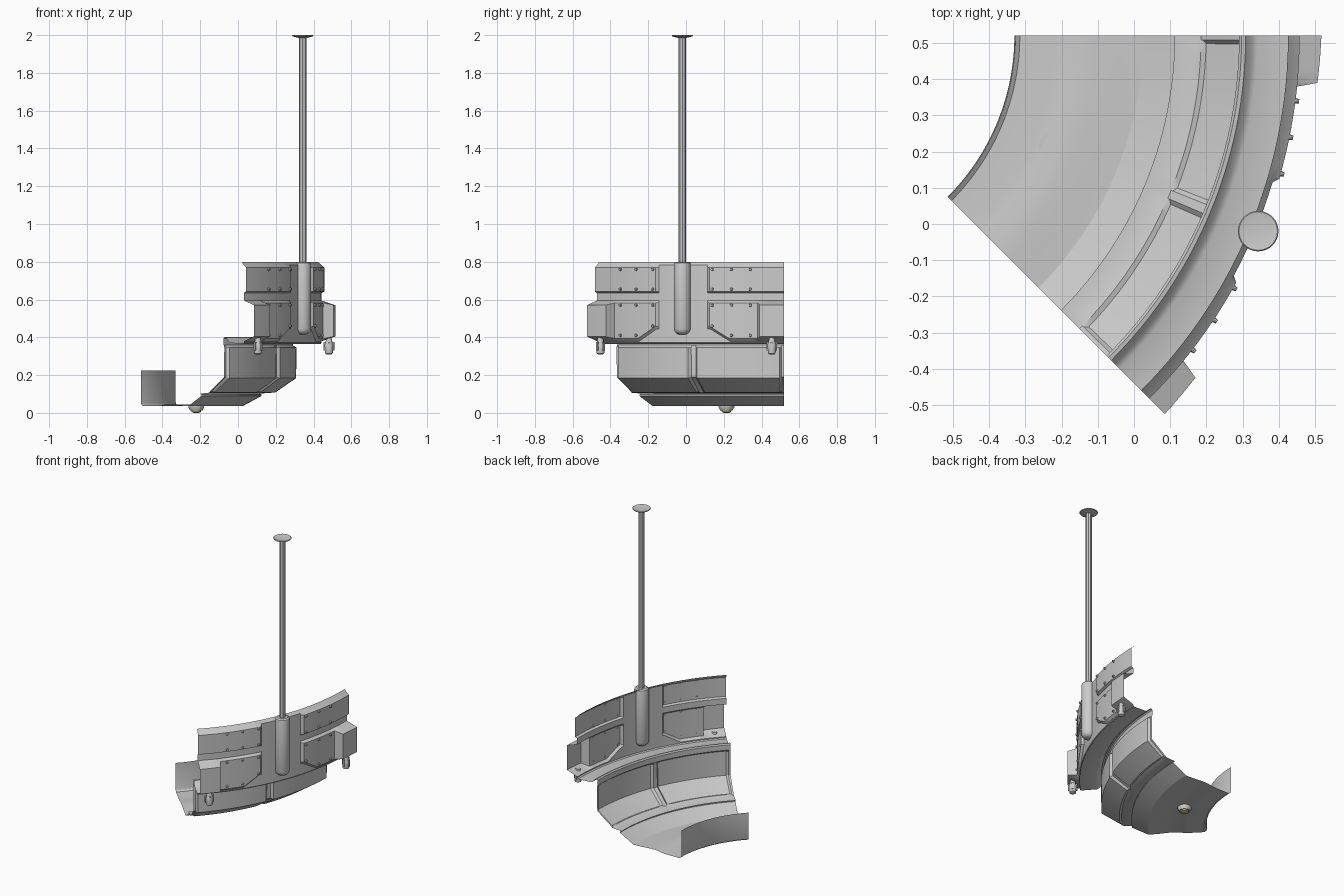
import bpy, bmesh, math
from mathutils import Vector

if "Cube" in bpy.data.objects:
    bpy.data.objects.remove(bpy.data.objects["Cube"])

CX, CY, SPAN = -0.96, 0.52, 45.0      # sweep centre and sector angle

def polar(r, t):
    a = math.radians(-t)
    return CX + r * math.cos(a), CY + r * math.sin(a)

def finish(name, bm, angle=30, color=None):
    bmesh.ops.recalc_face_normals(bm, faces=bm.faces)
    me = bpy.data.meshes.new(name)
    bm.to_mesh(me)
    bm.free()
    ob = bpy.data.objects.new(name, me)
    bpy.context.collection.objects.link(ob)
    bpy.ops.object.select_all(action='DESELECT')
    ob.select_set(True)
    bpy.context.view_layer.objects.active = ob
    bpy.ops.object.shade_smooth_by_angle(angle=math.radians(angle))
    if color:
        m = bpy.data.materials.new(name + "_paint")
        m.diffuse_color = color
        m.use_nodes = True
        m.node_tree.nodes["Principled BSDF"].inputs["Base Color"].default_value = m.diffuse_color
        me.materials.append(m)
    return ob

def sheet(name, angles, profile):
    """Sweep a column profile (which may change with angle) round the centre."""
    bm = bmesh.new()
    cols = [[bm.verts.new((*polar(r, t), z)) for r, z in profile(t)] for t in angles]
    for a, b in zip(cols, cols[1:]):
        for i in range(len(a) - 1):
            bm.faces.new((a[i], a[i + 1], b[i + 1], b[i]))
    return finish(name, bm)

def lathe(name, x, y, pts, n=24, color=None, angle=35):
    bm = bmesh.new()
    rings = []
    for r, z in pts:
        rings.append([bm.verts.new((x + r * math.cos(2 * math.pi * k / n),
                                    y + r * math.sin(2 * math.pi * k / n), z)) for k in range(n)])
    for a, b in zip(rings, rings[1:]):
        for k in range(n):
            bm.faces.new((a[k], a[(k + 1) % n], b[(k + 1) % n], b[k]))
    bm.faces.new(rings[0])
    bm.faces.new(rings[-1])
    return finish(name, bm, angle, color)

def interp(keys, t):
    for (t0, v0), (t1, v1) in zip(keys, keys[1:]):
        if t <= t1:
            return v0 + (v1 - v0) * (t - t0) / (t1 - t0)
    return keys[-1][1]

# Relief keys, measured in degrees from either end of the sector
MID = [(0, 0), (0.6, 0), (1.1, 0.015), (21.3, 0.015), (21.9, 0), (22.5, 0)]
LOW = [(0, 0.075), (5.1, 0.07), (5.7, 0.015), (16.2, 0.015), (16.8, 0), (22.5, 0)]
LOW_Z = [(0, 0.385), (11.8, 0.385), (16.2, 0.45), (22.5, 0.45)]
TOP = [(0, 0.015), (16.2, 0.015), (16.8, 0), (22.5, 0)]

half = sorted({0, 0.6, 1.1, 2.5, 4, 5.1, 5.7, 7, 8.5, 10, 11.8, 13.2, 14.7,
               16.2, 16.8, 18.3, 20, 21.3, 21.9, 22.5})
angles = half + [SPAN - t for t in reversed(half[:-1])]

# Lower trough: inner wall, floor and sloped outer edge
sheet("lower_trough", angles, lambda t: [
    (0.63, 0.225), (0.63, 0.055), (0.634, 0.045), (0.645, 0.037), (0.74, 0.036),
    (0.77, 0.038), (0.81, 0.044), (0.86, 0.044), (0.92, 0.039), (0.985, 0.036),
    (1.085, 0.09), (1.085, 0.097), (1.072, 0.103)])

# Middle band with two bulged panels, rising to a rounded lip
def middle(t):
    d = interp(MID, min(t, SPAN - t))
    return [(1.072, 0.103), (1.13, 0.105), (1.145, 0.108 + d * 0.3), (1.15 + d * 0.6, 0.115 - d * 0.4),
            (1.253 + d, 0.19 - d * 0.4), (1.255 + d, 0.345), (1.253, 0.357), (1.25, 0.36),
            (1.25, 0.395), (1.257, 0.402), (1.268, 0.4), (1.285, 0.378), (1.30, 0.37), (1.40, 0.366)]
sheet("middle_band", angles, middle)

# Upper wall with raised plates and a box at each end
def upper(t):
    s = min(t, SPAN - t)
    lo, zl, up, R = interp(LOW, s), interp(LOW_Z, s), interp(TOP, s), 1.402
    return [(1.395, 0.366), (R, 0.372), (R, zl - 0.006), (R + lo, zl + 0.005 + lo * 0.2),
            (R + lo, 0.585 - lo * 0.2), (R, 0.595), (R, 0.635), (R + up, 0.642),
            (R + up, 0.77), (R, 0.782), (1.385, 0.80)]
sheet("upper_wall", angles, upper)

# Bolts on the raised plates, mirrored about the middle
n = 0
for t, zs in ((7.3, (0.41, 0.57, 0.655, 0.76)), (11.4, (0.41, 0.57, 0.655, 0.76)),
              (15.6, (0.46, 0.57, 0.655, 0.76))):
    for tt in (t, SPAN - t):
        for z in zs:
            n += 1
            bm = bmesh.new()
            bmesh.ops.create_cone(bm, cap_ends=True, segments=10, radius1=0.009,
                                  radius2=0.006, depth=0.014)
            ob = finish(f"bolt_{n}", bm)
            ob.location = (*polar(1.42, tt), z)
            a = math.radians(-tt)
            ob.rotation_euler = Vector((math.cos(a), math.sin(a), 0)).to_track_quat('Z', 'Y').to_euler()

# Post socket, post and top disc at the middle of the wall
px, py = polar(1.41, 22.5)
lathe("post_socket", px, py, [(0.015, 0.415), (0.03, 0.42), (0.04, 0.43), (0.045, 0.445),
                              (0.045, 0.78), (0.042, 0.793), (0.033, 0.80)], 32)
lathe("post", px, py, [(0.019, 0.79), (0.019, 1.99)], 8)
lathe("top_disc", px, py, [(0.02, 1.985), (0.053, 1.993), (0.056, 1.997), (0.053, 2.0),
                           (0.035, 1.997)], 32)

# Nozzles under the end boxes, each with four fins
for i, t in enumerate((2.6, SPAN - 2.6)):
    x, y = polar(1.443, t)
    lathe(f"nozzle_{i}", x, y, [(0.012, 0.31), (0.02, 0.315), (0.022, 0.335), (0.024, 0.36),
                                (0.018, 0.375), (0.014, 0.40)], 16)
    for k in range(2):
        bm = bmesh.new()
        bmesh.ops.create_cube(bm, size=1)
        bmesh.ops.scale(bm, vec=(0.056, 0.01, 0.045), verts=bm.verts)
        fin = finish(f"nozzle_fin_{i}_{k}", bm)
        fin.location = (x, y, 0.353)
        fin.rotation_euler.z = math.radians(-t + 90 * k)

# Lamp under the trough floor
lx, ly = polar(0.80, 22.5)
lathe("lamp_housing", lx, ly, [(0.026, 0.012), (0.032, 0.012), (0.042, 0.03), (0.042, 0.038)], 24)
lathe("lamp_lens", lx, ly, [(0.014, 0.0), (0.024, 0.005), (0.027, 0.016)], 24,
      (0.55, 0.47, 0.15, 1))
